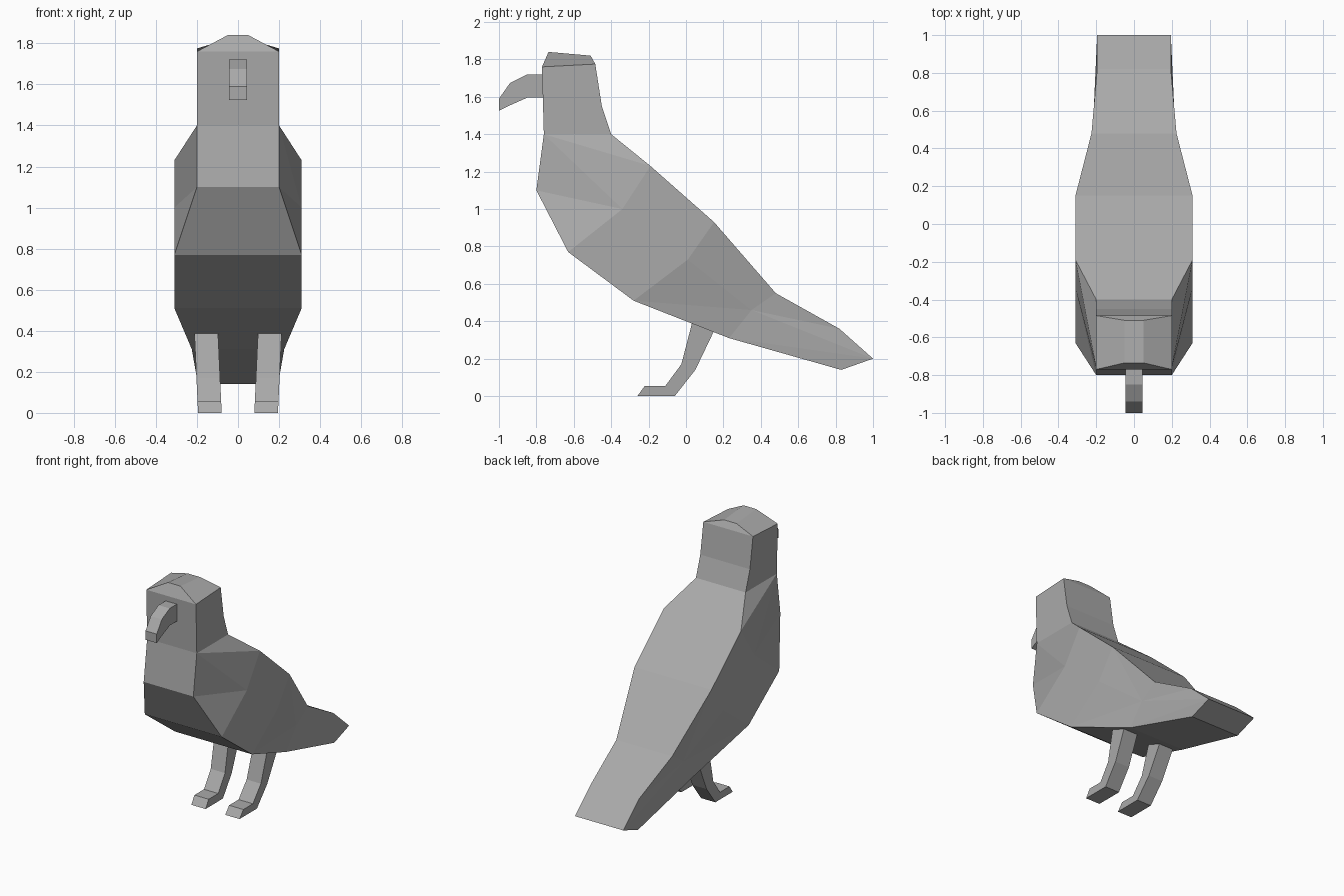
import bpy
import bmesh

cube = bpy.data.objects.get("Cube")
if cube:
    bpy.data.objects.remove(cube, do_unlink=True)

GREY = (0.4, 0.4, 0.4, 1)
plumage = bpy.data.materials.new("plain grey")
plumage.use_nodes = True
plumage.diffuse_color = GREY
plumage.node_tree.nodes["Principled BSDF"].inputs["Base Color"].default_value = GREY


def finish(bm, name):
    """Weld, orient and flat-shade a mesh."""
    bmesh.ops.remove_doubles(bm, verts=bm.verts, dist=0.0005)
    bmesh.ops.recalc_face_normals(bm, faces=bm.faces)
    mesh = bpy.data.meshes.new(name)
    bm.to_mesh(mesh)
    bm.free()
    mesh.materials.append(plumage)
    obj = bpy.data.objects.new(name, mesh)
    bpy.context.collection.objects.link(obj)
    return obj


def add_face(bm, points):
    bm.faces.new([bm.verts.new(p) for p in points])


def slab(name, profile, width, centre=0.0, lean=0.0):
    """Extrude a (y, z) profile across x; lean shifts x with height."""
    bm = bmesh.new()
    sides = [[(centre + lean * z + s * width / 2, y, z) for y, z in profile] for s in (-1, 1)]
    for side in sides:
        add_face(bm, side)
    for i in range(len(profile)):
        add_face(bm, [sides[0][i - 1], sides[0][i], sides[1][i], sides[1][i - 1]])
    return finish(bm, name)


# Body sections from neck to tail: (half width, y, z) at top, middle, bottom
sections = [
    [(0.2, -0.40, 1.40), (0.2, -0.76, 1.40), (0.2, -0.80, 1.10)],
    [(0.31, -0.19, 1.23), (0.31, -0.34, 1.00), (0.31, -0.63, 0.77)],
    [(0.31, 0.15, 0.93), (0.31, 0.01, 0.73), (0.31, -0.28, 0.51)],
    [(0.225, 0.48, 0.55), (0.225, 0.35, 0.46), (0.225, 0.23, 0.31)],
    [(0.195, 0.82, 0.36), (0.195, 1.00, 0.20), (0.195, 0.83, 0.14)],
]


def mirror(p):
    return (-p[0], p[1], p[2])


def strip(bm, a, b):
    """Face spanning from the left side to the right side."""
    add_face(bm, [a, b, mirror(b), mirror(a)])


def both_sides(bm, points):
    add_face(bm, points)
    add_face(bm, [mirror(p) for p in points])


bm = bmesh.new()
for i, (a, b) in enumerate(zip(sections, sections[1:])):
    strip(bm, a[0], b[0])
    strip(bm, a[2], b[2])
    # Flank triangles; the chest panel folds the opposite way
    both_sides(bm, [a[0], a[1], b[0]] if i != 2 else [a[0], a[1], b[1]])
    both_sides(bm, [a[1], b[1], b[0]] if i != 2 else [a[0], b[1], b[0]])
    both_sides(bm, [a[1], a[2], b[1]])
    both_sides(bm, [a[2], b[2], b[1]])
# Breast and tail end
strip(bm, sections[0][1], sections[0][2])
strip(bm, sections[-1][0], sections[-1][1])
strip(bm, sections[-1][1], sections[-1][2])

# Head: flat cheeks, sloping nape and faceted crown
nape, throat = sections[0][0], sections[0][1]
neck_back = (0.2, -0.45, 1.55)
brow, crown_front = (0.2, -0.77, 1.76), (0.05, -0.735, 1.84)
ear, crown_back = (0.2, -0.485, 1.775), (0.05, -0.51, 1.82)
both_sides(bm, [throat, nape, neck_back, ear, brow])
strip(bm, nape, neck_back)
strip(bm, neck_back, ear)
strip(bm, throat, brow)
strip(bm, ear, crown_back)
strip(bm, brow, crown_front)
strip(bm, crown_front, crown_back)
both_sides(bm, [brow, ear, crown_back, crown_front])
finish(bm, "body_and_head")

# Hooked beak
slab("beak", [(-0.75, 1.72), (-0.85, 1.72), (-0.94, 1.675), (-1.0, 1.59),
              (-1.0, 1.525), (-0.94, 1.555), (-0.85, 1.595), (-0.75, 1.595)], 0.09)

# Legs with feet
leg = [(0.04, 0.42), (-0.025, 0.17), (-0.11, 0.055), (-0.22, 0.055),
       (-0.26, 0.0), (-0.06, 0.0), (0.05, 0.14), (0.17, 0.39)]
for name, side in (("left_leg", 1), ("right_leg", -1)):
    slab(name, leg, 0.115, side * 0.137, side * 0.046)
